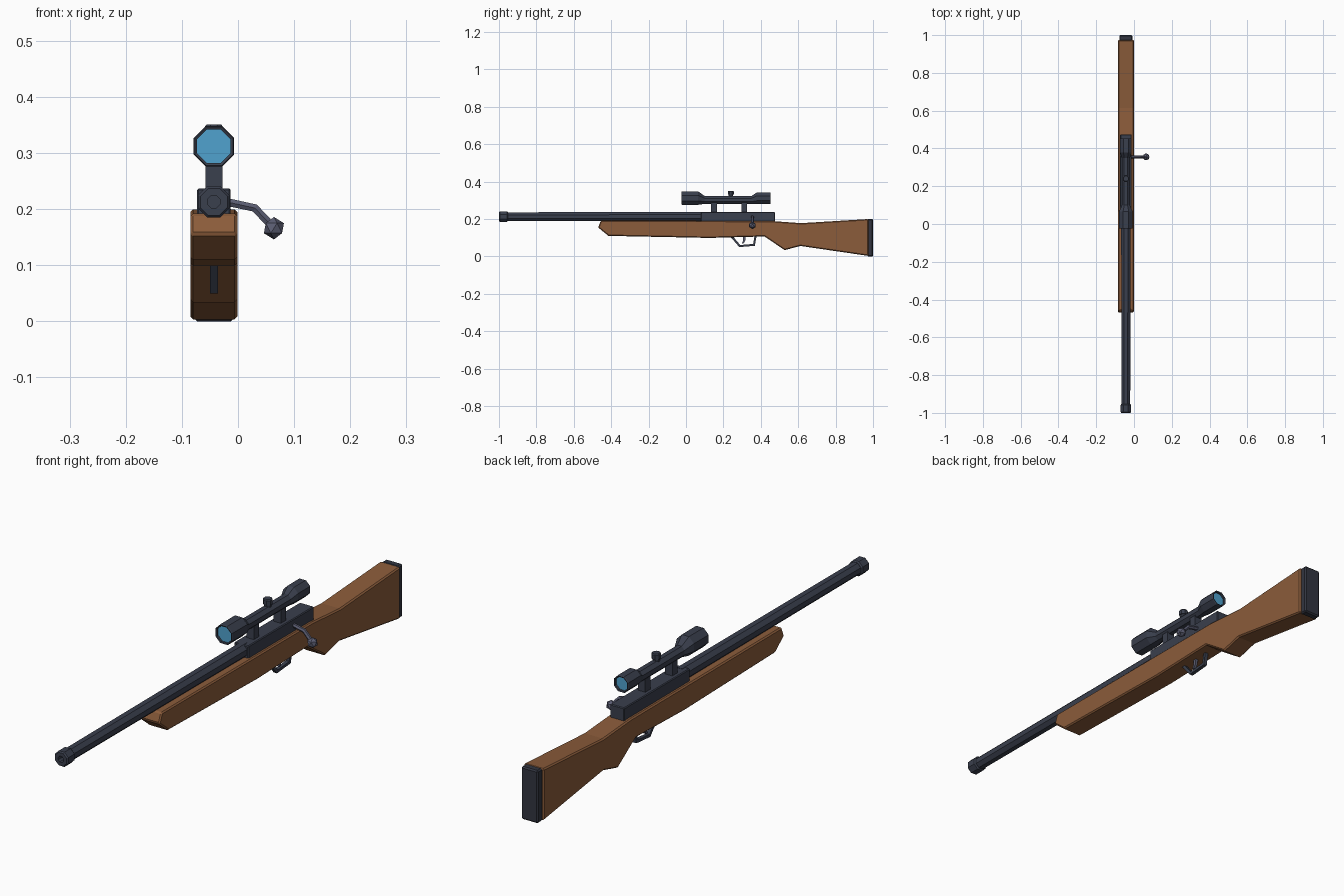
import bpy, bmesh, math
from mathutils import Vector

cube = bpy.data.objects.get("Cube")
if cube:
    bpy.data.objects.remove(cube, do_unlink=True)

CX = -0.043  # centre plane of the rifle


def material(name, rgb):
    m = bpy.data.materials.new(name)
    m.use_nodes = True
    m.diffuse_color = (*rgb, 1)
    m.node_tree.nodes["Principled BSDF"].inputs["Base Color"].default_value = (*rgb, 1)
    return m


WOOD = material("brown wood", (0.26, 0.107, 0.043))
METAL = material("dark blue metal", (0.042, 0.05, 0.075))
RUBBER = material("black rubber", (0.032, 0.036, 0.052))
STEEL = material("grey steel", (0.105, 0.11, 0.17))
GLASS = material("blue glass", (0.08, 0.36, 0.62))


def finish(name, bm, mats, bevel=0):
    bmesh.ops.recalc_face_normals(bm, faces=bm.faces[:])
    mesh = bpy.data.meshes.new(name)
    bm.to_mesh(mesh)
    bm.free()
    ob = bpy.data.objects.new(name, mesh)
    bpy.context.collection.objects.link(ob)
    for m in mats:
        mesh.materials.append(m)
    if bevel:
        mod = ob.modifiers.new("edges", "BEVEL")
        mod.width, mod.segments, mod.limit_method = bevel, 1, "ANGLE"
        mod.angle_limit = math.radians(60)
    return ob


def side_profile(name, points, width, mat, bevel=0):
    """Extrude a (y, z) outline across the centre plane."""
    bm = bmesh.new()
    face = bm.faces.new([bm.verts.new((CX - width / 2, y, z)) for y, z in points])
    ext = bmesh.ops.extrude_face_region(bm, geom=[face])["geom"]
    bmesh.ops.translate(bm, vec=(width, 0, 0),
                        verts=[v for v in ext if isinstance(v, bmesh.types.BMVert)])
    return finish(name, bm, [mat], bevel)


def block(name, y0, y1, z0, z1, width, mat, bevel=0):
    return side_profile(name, [(y0, z0), (y1, z0), (y1, z1), (y0, z1)], width, mat, bevel)


def loft(name, rings, mats, sides=8):
    """Join polygon rings (centre, axis u, axis v, apothem); caps use the last material."""
    bm = bmesh.new()
    loops = []
    for c, u, v, r in rings:
        r /= math.cos(math.pi / sides)
        angles = [(i + 0.5) * 2 * math.pi / sides for i in range(sides)]
        loops.append([bm.verts.new(c + u * r * math.cos(a) + v * r * math.sin(a)) for a in angles])
    for a, b in zip(loops, loops[1:]):
        for i in range(sides):
            j = (i + 1) % sides
            bm.faces.new((a[i], a[j], b[j], b[i]))
    for cap in (loops[0], loops[-1]):
        bm.faces.new(cap).material_index = len(mats) - 1
    return finish(name, bm, mats)


X, Y, Z = Vector((1, 0, 0)), Vector((0, 1, 0)), Vector((0, 0, 1))


def lathe_y(name, profile, mats):
    return loft(name, [(Vector((CX, y, z)), X, Z, r) for y, z, r in profile], mats)


# Wooden stock and butt pad
side_profile("stock", [(-0.47, 0.155), (-0.415, 0.11), (0.125, 0.099), (0.42, 0.107),
                       (0.527, 0.034), (0.612, 0.056), (0.975, 0.003), (0.975, 0.2),
                       (0.615, 0.178), (0.45, 0.19), (-0.455, 0.192)], 0.084, WOOD, 0.005)
block("butt_pad", 0.97, 1.0, 0.0, 0.2, 0.07, RUBBER, 0.005)

# Barrel, muzzle with bore, receiver
BZ = 0.213
lathe_y("barrel", [(-0.96, BZ, 0.023), (0.1, BZ, 0.025)], [METAL])
lathe_y("muzzle", [(-0.97, BZ, 0.011), (-1.0, BZ, 0.011), (-1.0, BZ, 0.024), (-0.995, BZ, 0.028),
                   (-0.958, BZ, 0.028), (-0.953, BZ, 0.024)], [METAL])
block("receiver", 0.08, 0.475, 0.165, 0.237, 0.06, METAL, 0.003)

# Scope with a glass face at each end
lathe_y("scope", [(-0.015, 0.312, 0.03), (-0.023, 0.312, 0.03), (-0.025, 0.312, 0.034),
                  (-0.021, 0.312, 0.036), (0.065, 0.312, 0.036), (0.1, 0.302, 0.021),
                  (0.35, 0.302, 0.021), (0.378, 0.311, 0.031), (0.448, 0.311, 0.031),
                  (0.452, 0.311, 0.029), (0.45, 0.311, 0.025), (0.442, 0.311, 0.025)],
        [METAL, GLASS])
for label, y in (("front", 0.15), ("rear", 0.312)):
    block(label + "_scope_mount", y - 0.015, y + 0.015, 0.23, 0.295, 0.03, METAL)
loft("scope_turret", [(Vector((CX, 0.24, z)), X, Y, r)
                      for z, r in ((0.31, 0.012), (0.33, 0.012), (0.33, 0.016),
                                   (0.347, 0.016), (0.351, 0.013))], [METAL])

# Bolt handle, bent outwards, with a faceted knob
path = [Vector((x, 0.355, z)) for x, z in ((-0.03, 0.215), (0.03, 0.202), (0.062, 0.168))]
tilts = [(0.2, 0.98), (0.5, 0.87), (0.73, 0.68)]
loft("bolt_handle", [(p, Vector((a, 0, b)), Y, 0.007) for p, (a, b) in zip(path, tilts)],
     [STEEL], 6)
bm = bmesh.new()
bmesh.ops.create_icosphere(bm, subdivisions=1, radius=0.02)
bmesh.ops.translate(bm, vec=(0.064, 0.355, 0.166), verts=bm.verts[:])
finish("bolt_knob", bm, [STEEL])

# Trigger guard and trigger
side_profile("trigger_guard", [(0.235, 0.108), (0.285, 0.05), (0.368, 0.057), (0.378, 0.112),
                               (0.367, 0.112), (0.359, 0.067), (0.29, 0.061), (0.25, 0.108)],
             0.014, METAL)
side_profile("trigger", [(0.305, 0.11), (0.305, 0.085), (0.299, 0.07), (0.307, 0.068),
                         (0.317, 0.085), (0.319, 0.11)], 0.01, STEEL)
